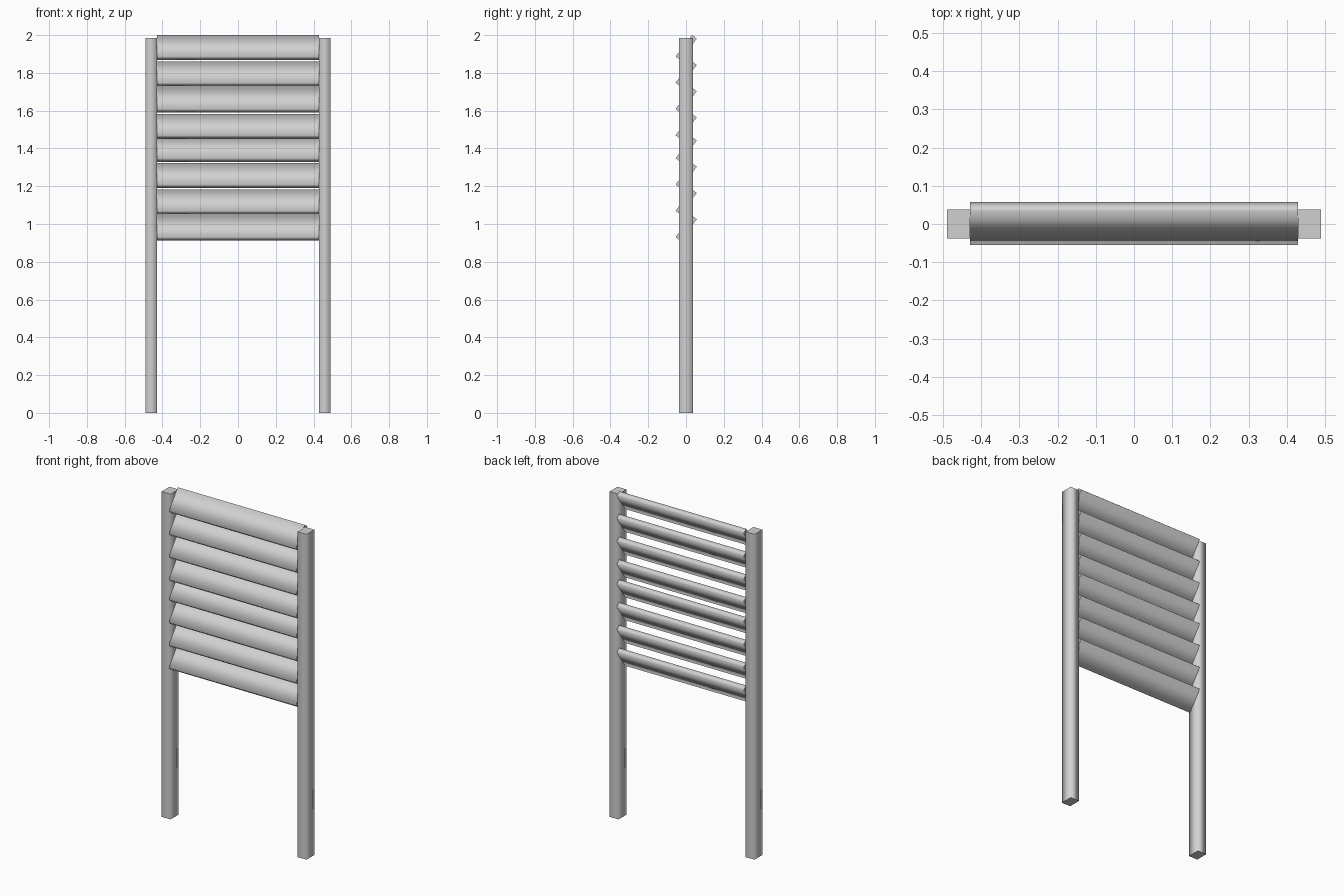
import bpy, bmesh
from math import radians
from mathutils import Matrix

default = bpy.data.objects.get("Cube")
if default:
    bpy.data.objects.remove(default, do_unlink=True)

# Single plain grey
GREY = (0.64, 0.64, 0.64, 1.0)
grey = bpy.data.materials.new("light_grey")
grey.use_nodes = True
grey.diffuse_color = GREY
grey.node_tree.nodes["Principled BSDF"].inputs["Base Color"].default_value = GREY


def bar(name, size, location, cap_axis, tilt=0.0):
    """Box with softly shaded long sides and crisp end caps."""
    bm = bmesh.new()
    bmesh.ops.create_cube(bm, size=1.0, matrix=Matrix.Diagonal((*size, 1.0)))
    bm.normal_update()
    for face in bm.faces:
        face.smooth = True
    for face in bm.faces:
        if abs(face.normal[cap_axis]) > 0.9:
            face.smooth = False
            for edge in face.edges:
                edge.smooth = False
    mesh = bpy.data.meshes.new(name)
    bm.to_mesh(mesh)
    bm.free()
    mesh.materials.append(grey)
    obj = bpy.data.objects.new(name, mesh)
    obj.location = location
    obj.rotation_euler.x = tilt
    bpy.context.collection.objects.link(obj)
    return obj


# Upright posts
POST_HEIGHT = 1.985
for side, sign in (("left", 1), ("right", -1)):
    bar(f"{side}_post", (0.06, 0.076, POST_HEIGHT),
        (sign * 0.459, 0, POST_HEIGHT / 2), cap_axis=2)

# Louvre slats: two groups of four, bottoms forward and tops leaning back
SLAT = (0.857, 0.032, 0.143)
PITCH = 0.139
for group, base in (("lower", 0.978), ("upper", 1.517)):
    for i in range(4):
        bar(f"{group}_slat_{i + 1}", SLAT, (0, 0.001, base + i * PITCH),
            cap_axis=0, tilt=radians(-37.3))
